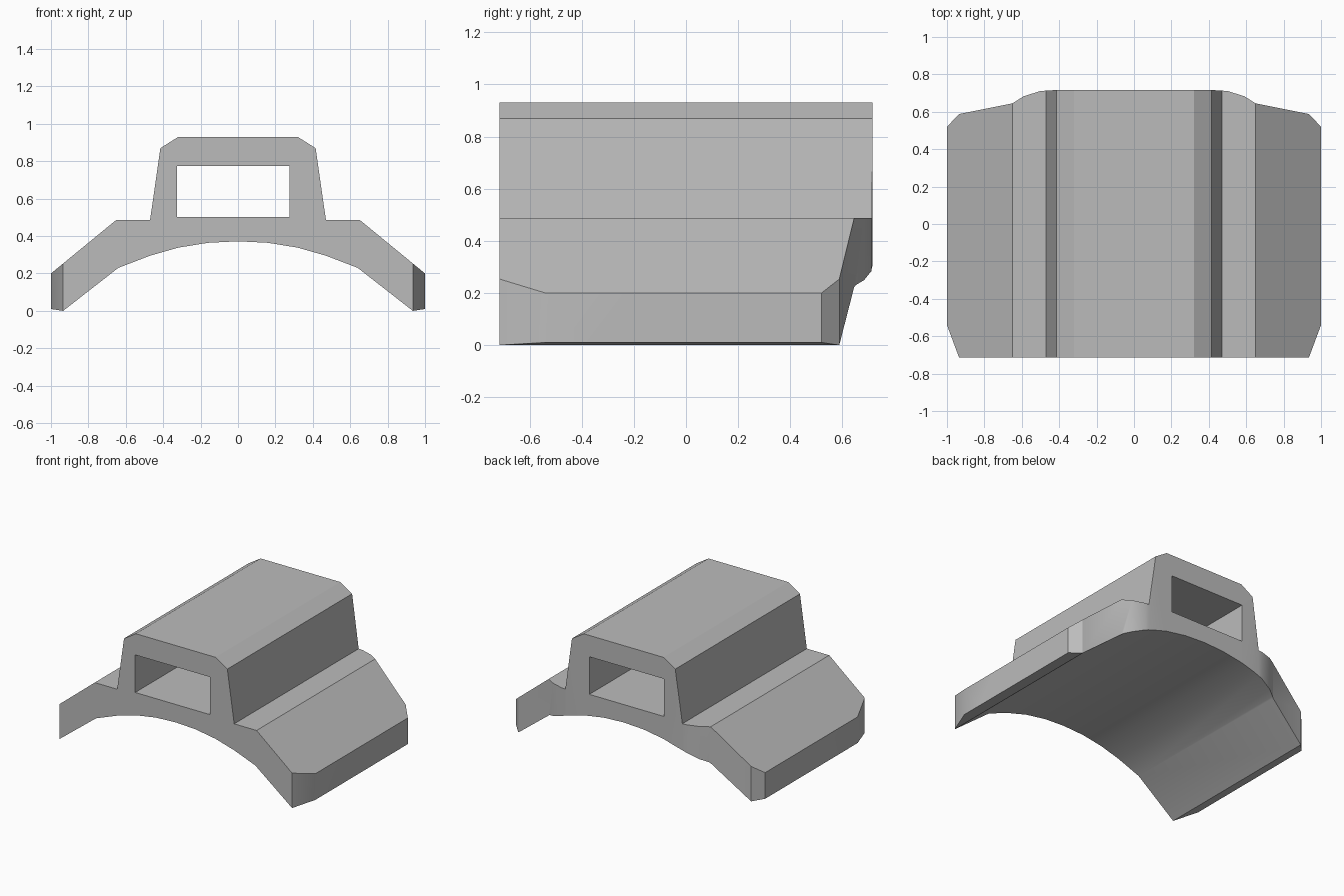
import bpy, bmesh, math
from mathutils import Vector

cube = bpy.data.objects.get("Cube")
if cube:
    bpy.data.objects.remove(cube, do_unlink=True)

grey = bpy.data.materials.new("mid_grey")
grey.use_nodes = True
colour = (0.5, 0.5, 0.5, 1)
grey.diffuse_color = colour
grey.node_tree.nodes["Principled BSDF"].inputs["Base Color"].default_value = colour


def prism(name, points, direction):
    """Extrude a closed outline along the given vector."""
    bm = bmesh.new()
    face = bm.faces.new([bm.verts.new(p) for p in points])
    ext = bmesh.ops.extrude_face_region(bm, geom=[face], use_keep_orig=True)
    verts = [v for v in ext["geom"] if isinstance(v, bmesh.types.BMVert)]
    bmesh.ops.translate(bm, verts=verts, vec=Vector(direction))
    bmesh.ops.recalc_face_normals(bm, faces=bm.faces[:])
    mesh = bpy.data.meshes.new(name)
    bm.to_mesh(mesh)
    bm.free()
    mesh.materials.append(grey)
    obj = bpy.data.objects.new(name, mesh)
    bpy.context.collection.objects.link(obj)
    return obj


def cut(target, cutter, operation):
    mod = target.modifiers.new(operation.title(), 'BOOLEAN')
    mod.object = cutter
    mod.operation = operation
    mod.solver = 'EXACT'
    cutter.hide_render = True
    bpy.context.view_layer.objects.active = target
    bpy.ops.object.modifier_apply(modifier=mod.name)
    bpy.data.objects.remove(cutter, do_unlink=True)


# Arched saddle with a raised central housing: half section, then mirrored
upper = [(0.32, 0.93), (0.415, 0.87), (0.47, 0.487), (0.65, 0.487), (1.0, 0.2)]
lower = [(1.0, 0.01), (0.935, 0.0), (0.64, 0.23), (0.47, 0.295),
         (0.32, 0.338), (0.16, 0.364)]
half = upper + lower
section = half + [(0, 0.372)] + [(-x, z) for x, z in reversed(half)]
body = prism("saddle_body", [(x, -0.9, z) for x, z in section], (0, 1.8, 0))

# Plan outline: chamfered front corners, swept back edge
plan_half = [(0.935, -0.715), (1.0, -0.54), (1.0, 0.52), (0.935, 0.588),
             (0.65, 0.645), (0.59, 0.683), (0.5, 0.711), (0.42, 0.716)]
plan = plan_half + [(-x, y) for x, y in reversed(plan_half)]
# Widen the straight sides slightly so they do not coincide with the section
plan = [(x, y) for x, y in plan]
outline = prism("plan_cutter", [(x, y, -0.2) for x, y in plan], (0, 0, 1.4))
cut(body, outline, 'INTERSECT')

# Rectangular passage, slightly off centre
slot = prism("passage_cutter", [(x, -1, z) for x, z in
             ((-0.325, 0.502), (0.275, 0.502), (0.275, 0.775), (-0.325, 0.775))],
             (0, 2, 0))
cut(body, slot, 'DIFFERENCE')

# Smooth arch and back edge, crisp corners elsewhere
bpy.ops.object.select_all(action='DESELECT')
body.select_set(True)
bpy.context.view_layer.objects.active = body
bpy.ops.object.shade_smooth_by_angle(angle=math.radians(30))
